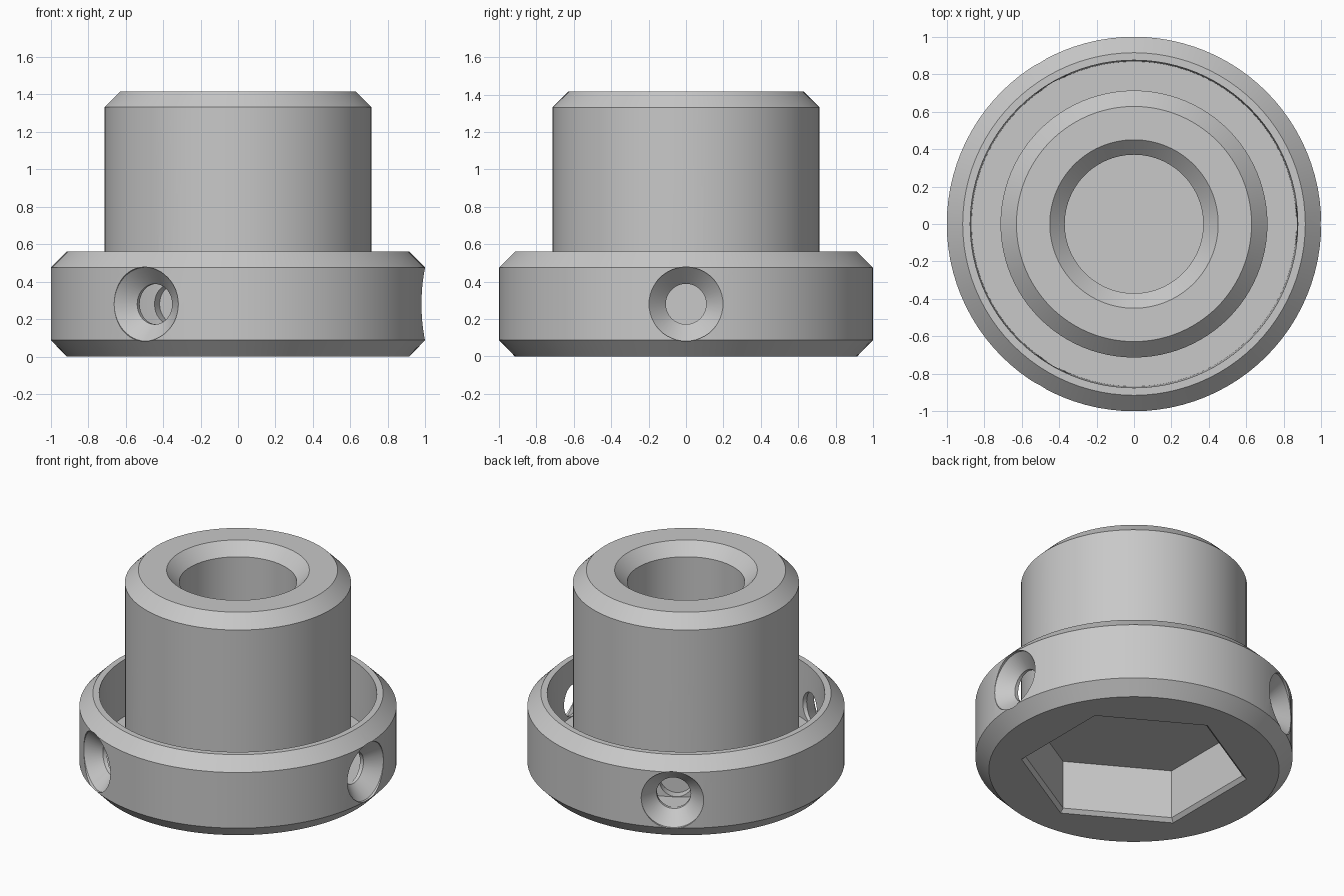
import bpy
import bmesh
from math import radians, tau
from mathutils import Matrix, Vector

if "Cube" in bpy.data.objects:
    bpy.data.objects.remove(bpy.data.objects["Cube"])

metal = bpy.data.materials.new("plain_grey")
metal.use_nodes = True
grey = (0.58, 0.58, 0.58, 1)
metal.diffuse_color = grey
metal.node_tree.nodes["Principled BSDF"].inputs["Base Color"].default_value = grey


def lathe(name, profile, steps, matrix=Matrix()):
    """Turn a (radius, height) profile about z into a closed solid."""
    bm = bmesh.new()
    verts = [bm.verts.new((r, 0, z)) for r, z in profile]
    edges = [bm.edges.new(pair) for pair in zip(verts, verts[1:])]
    bmesh.ops.spin(bm, geom=verts + edges, cent=(0, 0, 0), axis=(0, 0, 1),
                   angle=tau, steps=steps, use_merge=False)
    bmesh.ops.remove_doubles(bm, verts=bm.verts, dist=0.0005)
    bmesh.ops.recalc_face_normals(bm, faces=bm.faces)
    bmesh.ops.transform(bm, matrix=matrix, verts=bm.verts)
    mesh = bpy.data.meshes.new(name)
    bm.to_mesh(mesh)
    bm.free()
    mesh.materials.append(metal)
    obj = bpy.data.objects.new(name, mesh)
    bpy.context.collection.objects.link(obj)
    return obj


# Turned body: chamfered collar, annular groove, central boss, blind bore
body = lathe("collar_body", [
    (0, 0), (0.915, 0), (1, 0.088), (1, 0.475), (0.915, 0.56),
    (0.875, 0.56), (0.868, 0.17), (0.713, 0.17),
    (0.713, 1.332), (0.628, 1.417), (0.45, 1.417), (0.37, 1.337),
    (0.37, 0.4), (0, 0.4)], 96)

# Hexagonal socket underneath, with a small lead-in chamfer
cutters = [lathe("hex_socket_cutter", [
    (0, -0.05), (0.77, -0.05), (0.695, 0.025), (0.695, 0.365), (0, 0.365)],
    6, Matrix.Rotation(radians(30), 4, "Z"))]

# Three countersunk screw holes through the collar, dimpling the boss
for angle in (0, 120, 240):
    place = (Matrix.Rotation(radians(angle), 4, "Z")
             @ Matrix.Translation(Vector((0, 0, 0.28)))
             @ Matrix.Rotation(radians(90), 4, "Y"))
    cutters.append(lathe("screw_hole_cutter", [
        (0, 0.65), (0.108, 0.65), (0.108, 0.89), (0.198, 0.98),
        (0.198, 1.1), (0, 1.1)], 48, place))

for cutter in cutters:
    cutter.hide_render = True
    cut = body.modifiers.new(cutter.name, "BOOLEAN")
    cut.operation = "DIFFERENCE"
    cut.solver = "EXACT"
    cut.object = cutter

# Bake the cuts, so the new edges can be kept sharp
bpy.context.view_layer.update()
graph = bpy.context.evaluated_depsgraph_get()
baked = bpy.data.meshes.new_from_object(body.evaluated_get(graph))
body.modifiers.clear()
body.data = baked
for cutter in cutters:
    bpy.data.objects.remove(cutter)

bpy.ops.object.select_all(action="DESELECT")
body.select_set(True)
bpy.context.view_layer.objects.active = body
bpy.ops.object.shade_smooth_by_angle(angle=radians(25))
